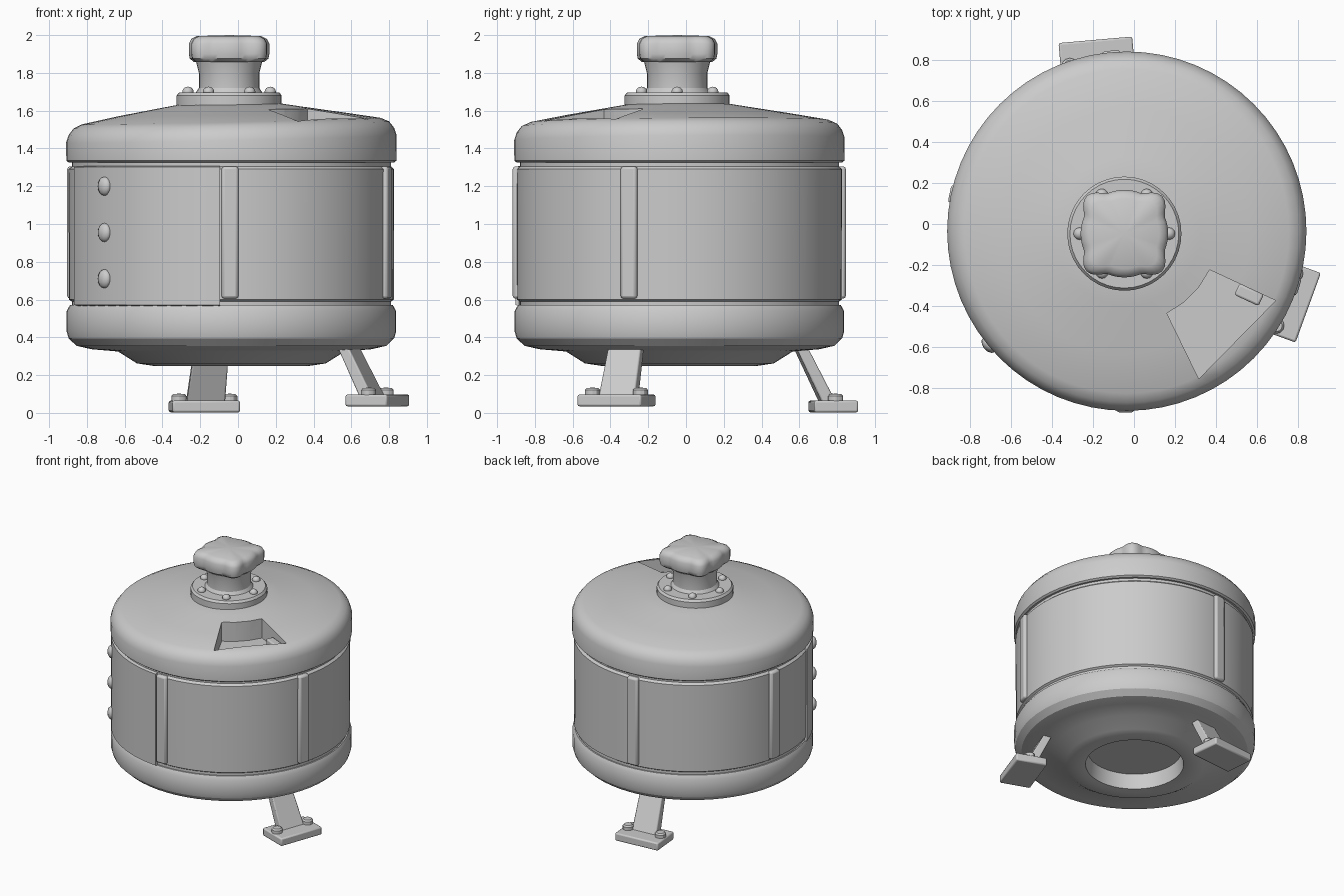
import bpy, bmesh
from math import sin, cos, radians, pi
from mathutils import Vector, Matrix

if "Cube" in bpy.data.objects:
    bpy.data.objects.remove(bpy.data.objects["Cube"])

CX = CY = -0.035          # body axis
KX = KY = -0.047          # knob axis


def finish(bm, name, bevel=0.0, angle=30):
    bmesh.ops.remove_doubles(bm, verts=bm.verts, dist=1e-5)
    bmesh.ops.recalc_face_normals(bm, faces=bm.faces)
    me = bpy.data.meshes.new(name)
    bm.to_mesh(me)
    bm.free()
    ob = bpy.data.objects.new(name, me)
    bpy.context.collection.objects.link(ob)
    if bevel:
        m = ob.modifiers.new("bevel", "BEVEL")
        m.width, m.segments = bevel, 2
    smooth(ob, angle)
    return ob


def smooth(ob, angle=30):
    bpy.ops.object.select_all(action='DESELECT')
    ob.select_set(True)
    bpy.context.view_layer.objects.active = ob
    bpy.ops.object.shade_smooth_by_angle(angle=radians(angle))


def lathe(name, profile, cx=CX, cy=CY, seg=64, warp=None, angle=30):
    bm = bmesh.new()
    vs = [bm.verts.new((r, 0, z)) for r, z in profile]
    es = [bm.edges.new(p) for p in zip(vs, vs[1:])]
    bmesh.ops.spin(bm, geom=vs + es, cent=(0, 0, 0), axis=(0, 0, 1),
                   angle=2 * pi, steps=seg, use_merge=True)
    if warp:
        for v in bm.verts:
            v.co = warp(v.co)
    bmesh.ops.translate(bm, verts=bm.verts, vec=(cx, cy, 0))
    return finish(bm, name, angle=angle)


def prism(name, bottom, top, bevel=0.0):
    bm = bmesh.new()
    lo = [bm.verts.new(p) for p in bottom]
    hi = [bm.verts.new(p) for p in top]
    n = len(lo)
    bm.faces.new(lo[::-1])
    bm.faces.new(hi)
    for i in range(n):
        j = (i + 1) % n
        bm.faces.new((lo[i], lo[j], hi[j], hi[i]))
    return finish(bm, name, bevel)


def rect(c, az, depth, width):
    """Horizontal rectangle: depth along the azimuth, width across it."""
    u = Vector((cos(radians(az)), sin(radians(az)), 0)) * depth / 2
    t = Vector((-sin(radians(az)), cos(radians(az)), 0)) * width / 2
    c = Vector(c)
    return [c - u - t, c + u - t, c + u + t, c - u + t]


def box(name, c, az, depth, width, height, bevel=0.01):
    d = Vector((0, 0, height / 2))
    return prism(name, rect(Vector(c) - d, az, depth, width), rect(Vector(c) + d, az, depth, width), bevel)


def polar(r, az, z, cx=CX, cy=CY):
    return Vector((cx + r * cos(radians(az)), cy + r * sin(radians(az)), z))


def dome_bolt(name, loc, size, az=0):
    bm = bmesh.new()
    bmesh.ops.create_uvsphere(bm, u_segments=12, v_segments=8, radius=1)
    bm.transform(Matrix.Translation(loc) @ Matrix.Rotation(radians(az), 4, 'Z') @ Matrix.Diagonal((*size, 1)))
    return finish(bm, name, angle=60)


# Tank drum and bottom pan with a recessed underside
lathe("drum", [(0, 0.54), (0.845, 0.54), (0.845, 0.59), (0.86, 0.60), (0.862, 1.29),
               (0.845, 1.305), (0.845, 1.35), (0, 1.35)])
lathe("bottom_pan", [(0, 0.37), (0.34, 0.37), (0.355, 0.255), (0.40, 0.247), (0.50, 0.262), (0.60, 0.325),
                     (0.74, 0.337), (0.82, 0.355), (0.862, 0.395), (0.872, 0.43),
                     (0.872, 0.54), (0.855, 0.57), (0, 0.57)])


# Slightly lopsided lid
def tilt(co):
    if co.z > 1.36:
        co.z += (0.022 * co.x + 0.008 * co.y) * min(1, co.xy.length / 0.8)
    return co


lid = lathe("lid", [(0, 1.325), (0.86, 1.325), (0.874, 1.335), (0.875, 1.45), (0.862, 1.49), (0.835, 1.525),
                    (0.79, 1.545), (0.60, 1.58), (0.36, 1.62), (0.27, 1.635), (0, 1.635)], warp=tilt)

# Filler opening cut into the lid
plan = [polar(0.445, a, 0) for a in range(-64, -24, 13)] + [polar(0.8, -25, 0), polar(0.8, -64, 0)]
cutter = prism("opening_cutter", [p + Vector((0, 0, 1.455)) for p in plan], [p + Vector((0, 0, 1.8)) for p in plan])
cut = lid.modifiers.new("opening", "BOOLEAN")
cut.operation, cut.object, cut.solver = 'DIFFERENCE', cutter, 'EXACT'
bpy.context.view_layer.objects.active = lid
bpy.ops.object.modifier_apply(modifier=cut.name)
bpy.data.objects.remove(cutter)
smooth(lid)
box("opening_latch", (0.56, -0.345, 1.49), -25, 0.13, 0.06, 0.08)

# Vertical ribs on the drum
for i, az in enumerate((-90.5, -18, 95, 168)):
    box(f"rib_{i + 1}", polar(0.86, az, 0.955), az, 0.045, 0.09, 0.70, 0.015)

# Riveted overlap panel on the front left
bm = bmesh.new()
rings = [[bm.verts.new(polar(r, az, z)) for r, z in ((0.85, 0.565), (0.87, 0.572), (0.87, 1.302), (0.85, 1.308))]
         for az in range(197, 267, 3)]
for a, b in zip(rings, rings[1:]):
    for i in range(4):
        j = (i + 1) % 4
        bm.faces.new((a[i], a[j], b[j], b[i]))
bm.faces.new(rings[0])
bm.faces.new(rings[-1][::-1])
finish(bm, "overlap_panel")
for i, z in enumerate((0.71, 0.955, 1.20)):
    dome_bolt(f"panel_rivet_{i + 1}", polar(0.87, 219.5, z), (0.03, 0.045, 0.05), 219.5)

# Collar, bolts and neck
lathe("collar", [(0, 1.58), (0.278, 1.60), (0.278, 1.68), (0.265, 1.697), (0, 1.697)], KX, KY, 40)
lathe("neck", [(0, 1.66), (0.18, 1.69), (0.16, 1.72), (0.16, 1.80), (0.178, 1.87), (0, 1.87)], KX, KY, 32)
for i in range(6):
    dome_bolt(f"collar_bolt_{i + 1}", polar(0.218, 60 * i, 1.70, KX, KY), (0.03, 0.03, 0.027))


# Four-lobed hand knob
def lobes(co):
    if co.xy.length > 0.01:
        k = max(0, -cos(4 * co.xy.angle_signed(Vector((1, 0))))) ** 1.5
        f = 1 + 0.22 * k
        co.x *= f
        co.y *= f
    return co


lathe("hand_knob", [(0, 1.855), (0.185, 1.857), (0.208, 1.875), (0.213, 1.90), (0.213, 1.955),
                    (0.20, 1.98), (0.17, 1.995), (0, 2.0)], KX, KY, 64, lobes, 40)

# Two splayed legs with bolted feet
legs = (("back", (-0.178, 0.78, 0.034), 95, (-0.175, 0.76), (-0.135, 0.585)),
        ("right", (0.738, -0.368, 0.066), -20, (0.72, -0.36), (0.565, -0.31)))
for side, foot, az, lo, hi in legs:
    z = foot[2]
    box(f"{side}_foot", foot, az, 0.235, 0.36, 0.062, 0.01)
    prism(f"{side}_leg", rect((*lo, z), az, 0.075, 0.205), rect((*hi, 0.39), az, 0.06, 0.18), 0.008)
    t = Vector((-sin(radians(az)), cos(radians(az)), 0))
    for s in (-1, 1):
        p = Vector(foot) + t * 0.135 * s
        lathe(f"{side}_foot_bolt_{'a' if s < 0 else 'b'}",
              [(0, z), (0.04, z), (0.04, z + 0.055), (0.03, z + 0.066), (0, z + 0.068)], p.x, p.y, 12)
